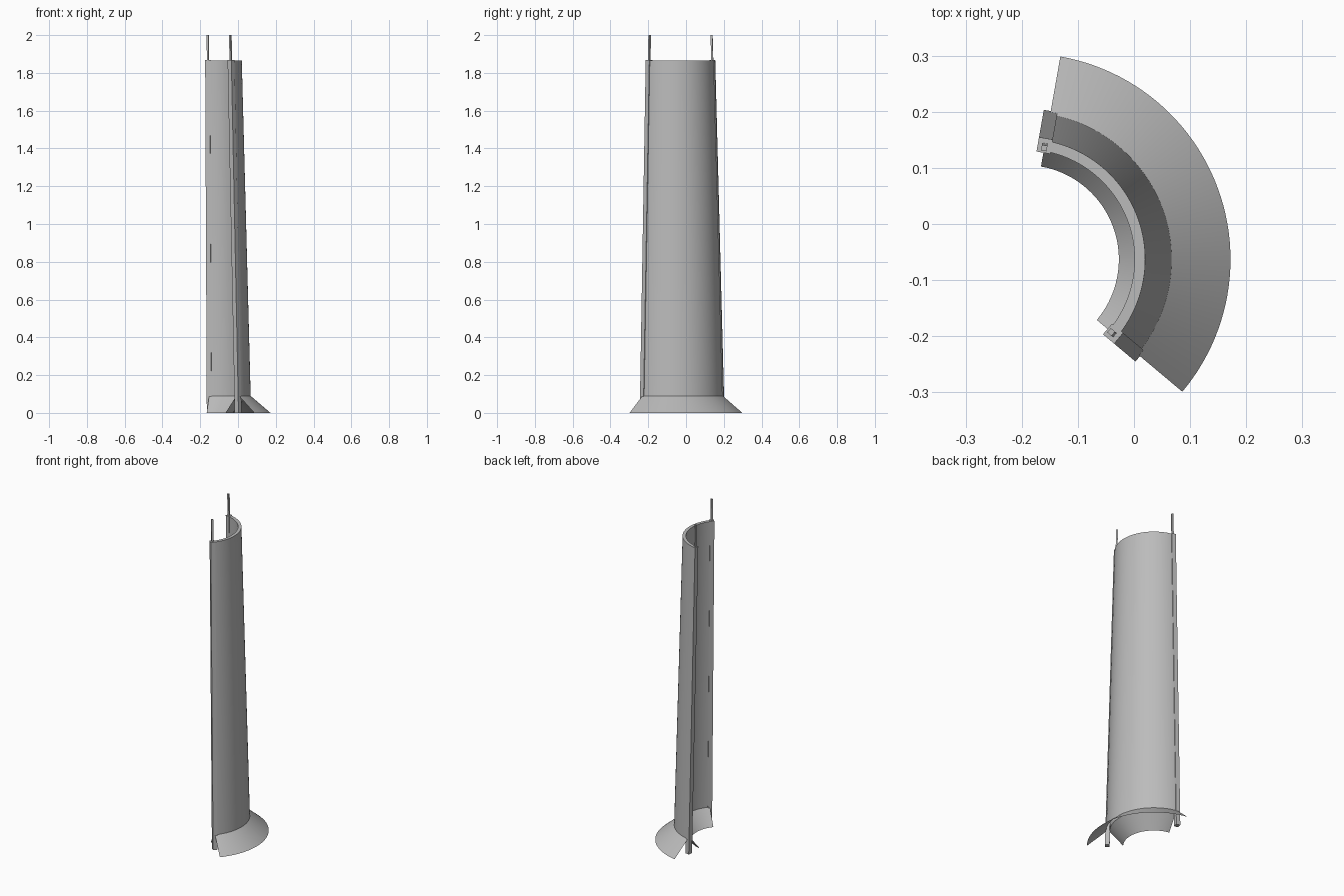
import bpy, bmesh, math
from mathutils import Vector

if "Cube" in bpy.data.objects:
    bpy.data.objects.remove(bpy.data.objects["Cube"])

CX, CY = -0.195, -0.063          # axis of the round column
A0, A1 = math.radians(-40), math.radians(80)
SEG = 48
LEAN = (0.262 - 0.215) / (1.865 - 0.09)   # inward taper per unit height

grey = bpy.data.materials.new("plain_grey")
grey.diffuse_color = (0.5, 0.5, 0.5, 1)
grey.use_nodes = True
grey.node_tree.nodes["Principled BSDF"].inputs["Base Color"].default_value = grey.diffuse_color


def polar(r, a, z, side=0.0):
    return Vector((CX + r * math.cos(a) - side * math.sin(a),
                   CY + r * math.sin(a) + side * math.cos(a), z))


def finish(name, bm, smooth=False):
    me = bpy.data.meshes.new(name)
    bm.to_mesh(me)
    bm.free()
    me.materials.append(grey)
    ob = bpy.data.objects.new(name, me)
    bpy.context.collection.objects.link(ob)
    if smooth:
        bpy.context.view_layer.objects.active = ob
        ob.select_set(True)
        bpy.ops.object.shade_smooth_by_angle(angle=math.radians(25))
        ob.select_set(False)
    return ob


def sweep(name, profile):
    """Revolve an (r, z) profile through the 120 degree sector."""
    bm = bmesh.new()
    rows = [[bm.verts.new(polar(r, A0 + (A1 - A0) * i / SEG, z)) for r, z in profile]
            for i in range(SEG + 1)]
    for a, b in zip(rows, rows[1:]):
        for j in range(len(profile) - 1):
            bm.faces.new((a[j], b[j], b[j + 1], a[j + 1]))
    return finish(name, bm, True)


def leaning_bar(name, angle, r_in, r_out, half, z0, z1):
    """Straight bar along a sector end; radii are given at the wall top."""
    bm = bmesh.new()
    rings = []
    for z in (z0, z1):
        d = (1.865 - z) * LEAN
        rings.append([bm.verts.new(polar(r + d, angle, z, s)) for r, s in
                      ((r_in, -half), (r_out, -half), (r_out, half), (r_in, half))])
    lo, hi = rings
    bm.faces.new(lo[::-1])
    bm.faces.new(hi)
    for i in range(4):
        k = (i + 1) % 4
        bm.faces.new((lo[i], lo[k], hi[k], hi[i]))
    return finish(name, bm)


# Tapered curved wall with flared skirts outside and inside, open below
sweep("curved_wall", [(0.367, 0), (0.262, 0.09), (0.215, 1.865),
                      (0.196, 1.865), (0.243, 0.09), (0.168, 0)])

# Edge strips and the thin rods that stand out of their tops
for side, ang in (("front", A0), ("back", A1)):
    leaning_bar(side + "_edge_strip", ang, 0.193, 0.219, 0.0125, 0, 1.867)
    leaning_bar(side + "_rod", ang, 0.200, 0.210, 0.005, 1.8, 2.0)
